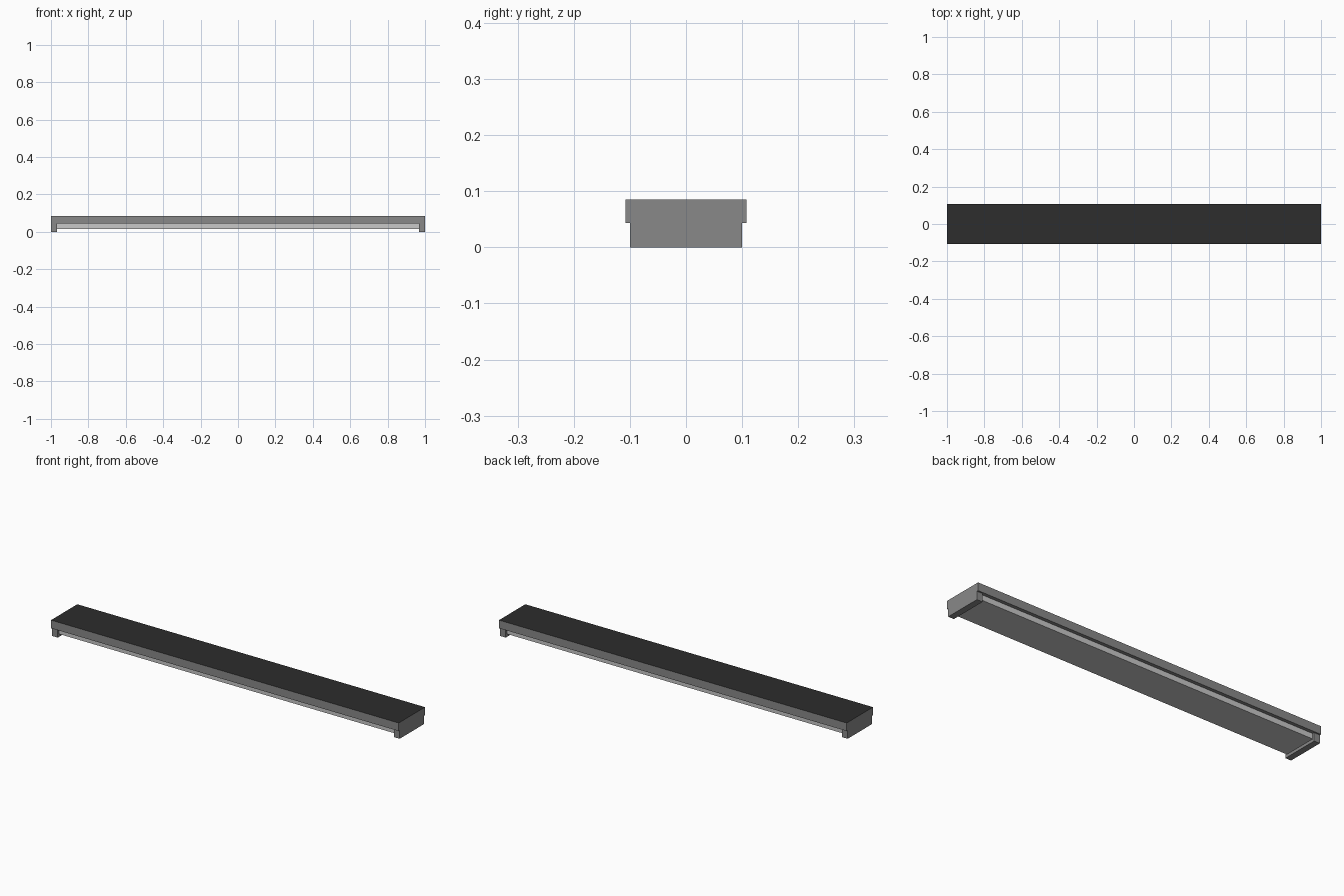
import bpy

if "Cube" in bpy.data.objects:
    bpy.data.objects.remove(bpy.data.objects["Cube"])


def material(name, value):
    m = bpy.data.materials.new(name)
    m.diffuse_color = (value, value, value, 1)
    m.use_nodes = True
    m.node_tree.nodes["Principled BSDF"].inputs["Base Color"].default_value = m.diffuse_color
    return m


dark = material("dark grey", 0.026)
grey = material("mid grey", 0.25)
light = material("light grey", 0.58)


def box(name, x0, x1, y, z0, z1, mat):
    """Box centred on y = 0 with half depth y."""
    bpy.ops.mesh.primitive_cube_add(size=1, location=((x0 + x1) / 2, 0, (z0 + z1) / 2))
    ob = bpy.context.object
    ob.name = name
    ob.scale = (x1 - x0, 2 * y, z1 - z0)
    bpy.ops.object.transform_apply(location=True, rotation=False, scale=True)
    ob.data.materials.append(mat)
    return ob


# Main slab: grey sides, dark top face
slab = box("slab", -1, 1, 0.108, 0.043, 0.085, grey)
slab.data.materials.append(dark)
for f in slab.data.polygons:
    if f.normal.z > 0.5:
        f.material_index = 1

# Support blocks under both ends
for side, x0, x1 in (("left", -1, -0.967), ("right", 0.967, 1)):
    box(side + "_end_block", x0, x1, 0.1, 0, 0.043, grey)

# Lighter recessed body between the end blocks
box("recessed_body", -0.967, 0.967, 0.09, 0.015, 0.043, light)
